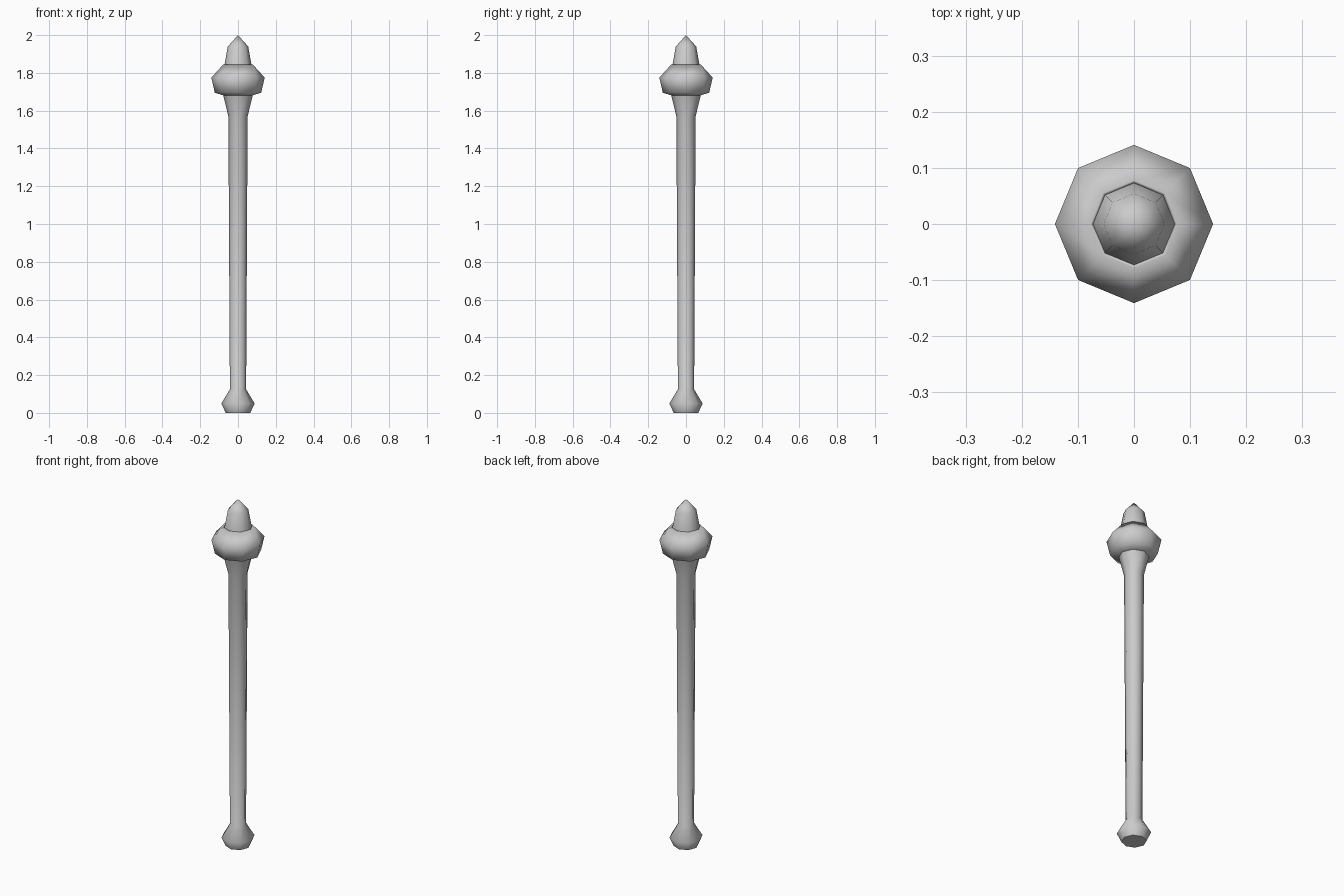
import bpy
import bmesh
from math import cos, sin, pi

if "Cube" in bpy.data.objects:
    bpy.data.objects.remove(bpy.data.objects["Cube"], do_unlink=True)

SIDES = 8

grey = bpy.data.materials.new("light grey")
grey.use_nodes = True
grey.diffuse_color = (0.6, 0.6, 0.6, 1)
grey.node_tree.nodes["Principled BSDF"].inputs["Base Color"].default_value = (0.6, 0.6, 0.6, 1)


def lathe(name, profile, cap_bottom=False):
    """Turn (radius, height) pairs into a smooth eight-sided solid; radius 0 makes a tip."""
    bm = bmesh.new()
    rings = []
    for r, z in profile:
        if r == 0:
            rings.append([bm.verts.new((0, 0, z))] * SIDES)
        else:
            angles = [2 * pi * i / SIDES for i in range(SIDES)]
            rings.append([bm.verts.new((r * cos(a), r * sin(a), z)) for a in angles])
    for low, high in zip(rings, rings[1:]):
        for i in range(SIDES):
            j = (i + 1) % SIDES
            corners = [low[i], low[j], high[j], high[i]]
            bm.faces.new(list(dict.fromkeys(corners))).smooth = True
    if cap_bottom:
        cap = bm.faces.new(rings[0][::-1])
        for edge in cap.edges:
            edge.smooth = False
    mesh = bpy.data.meshes.new(name)
    bm.to_mesh(mesh)
    bm.free()
    mesh.materials.append(grey)
    obj = bpy.data.objects.new(name, mesh)
    bpy.context.collection.objects.link(obj)
    return obj


# Pommel, long tapered shaft and flared neck
lathe("shaft", [(0.065, 0), (0.088, 0.05), (0.043, 0.125),
                (0.051, 1.57), (0.078, 1.68)], cap_bottom=True)

# Bulging head with a lip around its top opening
lathe("head", [(0.074, 1.68), (0.123, 1.695), (0.141, 1.775),
               (0.078, 1.845), (0.073, 1.835)])

# Pointed finial
lathe("finial", [(0.073, 1.835), (0.054, 1.94), (0, 2)])
